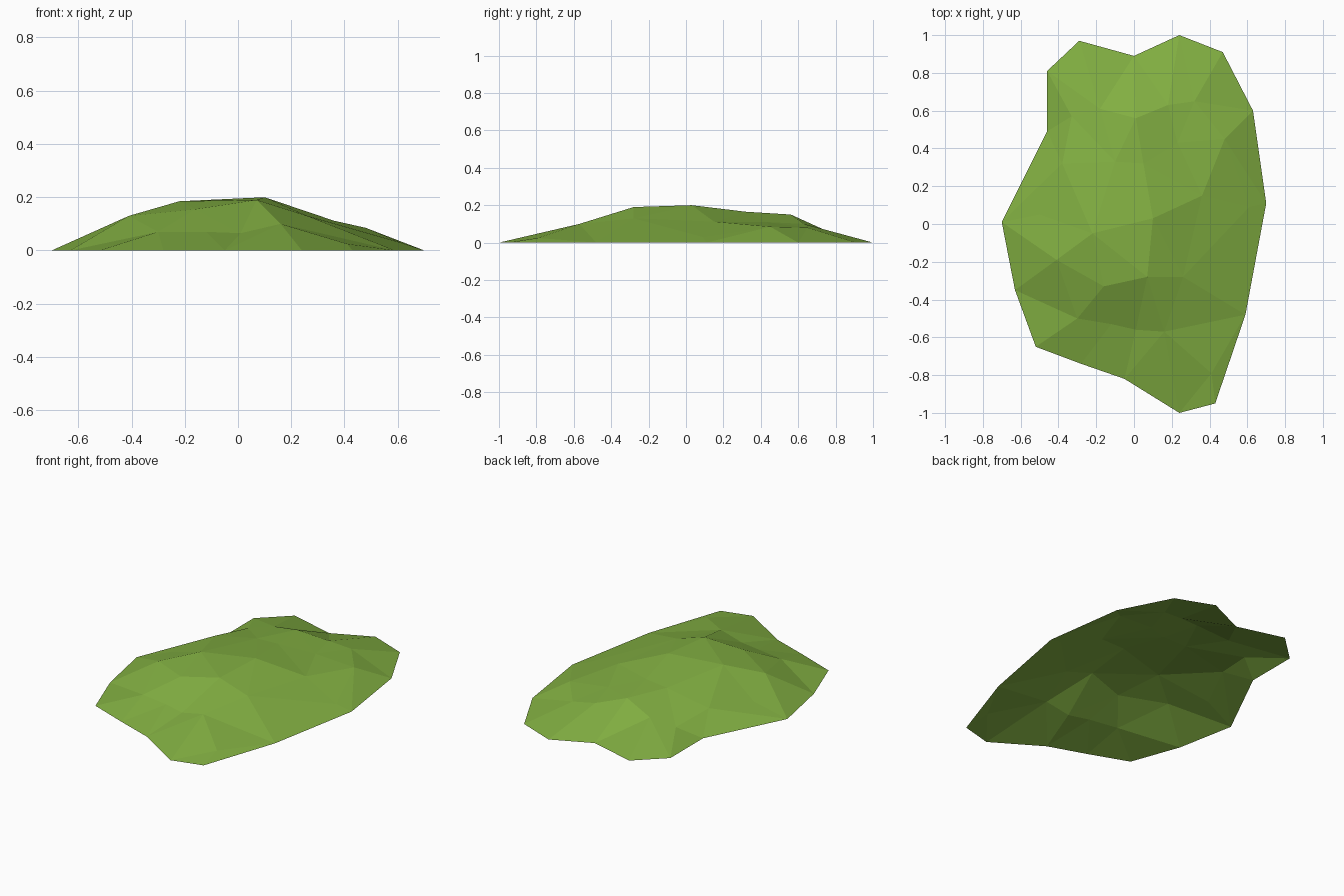
import bpy
from mathutils import Vector
from mathutils.geometry import delaunay_2d_cdt

if "Cube" in bpy.data.objects:
    bpy.data.objects.remove(bpy.data.objects["Cube"])

# Ground outline of the mound (z = 0), counter-clockwise
rim = [(-.70, .01), (-.63, -.35), (-.52, -.65), (-.28, -.74), (-.05, -.82), (.24, -1),
       (.43, -.95), (.59, -.48), (.70, .11), (.63, .60), (.47, .91), (.24, 1),
       (0, .89), (-.29, .97), (-.46, .81), (-.46, .49)]

# Main ridge running from the front crease over the summit to the back right
ridge = [(.16, -.57, .10), (.07, -.28, .19), (.10, .03, .20), (.36, .15, .112), (.48, .45, .085)]

# Secondary ridge along the front left
shoulder = [(.10, .03, .20), (-.22, -.05, .185), (-.41, -.19, .13)]

# Loose bumps on the slopes
bumps = [(-.50, .05, .07), (-.16, -.33, .155), (-.12, -.53, .07), (.01, -.56, .065),
         (-.30, -.50, .07), (.41, -.79, .025), (.26, -.28, .13), (.61, .09, .03),
         (.05, .32, .165), (.01, .56, .15), (.23, .43, .11), (.18, .63, .10),
         (.32, .65, .08), (-.18, .61, .10), (-.33, .57, .065), (-.38, .32, .10),
         (-.10, .33, .155)]

points = [(x, y, 0) for x, y in rim] + ridge + shoulder[1:] + bumps
n = len(rim)
index = {p: i for i, p in enumerate(points)}
edges = [(i, (i + 1) % n) for i in range(n)]
for line in (ridge, shoulder):
    edges += [(index[a], index[b]) for a, b in zip(line, line[1:])]
edges.append((index[ridge[-1]], rim.index((.63, .60))))

# Triangulate the terrain inside the outline
co, _, faces, source, _, _ = delaunay_2d_cdt(
    [Vector(p[:2]) for p in points], edges, [list(range(n))], 1, 1e-5)
verts = [(c.x, c.y, points[s[0]][2] if s else 0) for c, s in zip(co, source)]

mesh = bpy.data.meshes.new("grass_mound")
mesh.from_pydata(verts, [], [list(f) for f in faces])
if mesh.polygons[0].normal.z < 0:
    mesh.flip_normals()

green = bpy.data.materials.new("grass_green")
green.diffuse_color = (.223, .429, .054, 1)
green.use_nodes = True
green.node_tree.nodes["Principled BSDF"].inputs["Base Color"].default_value = green.diffuse_color
mesh.materials.append(green)
bpy.context.collection.objects.link(bpy.data.objects.new("grass_mound", mesh))
